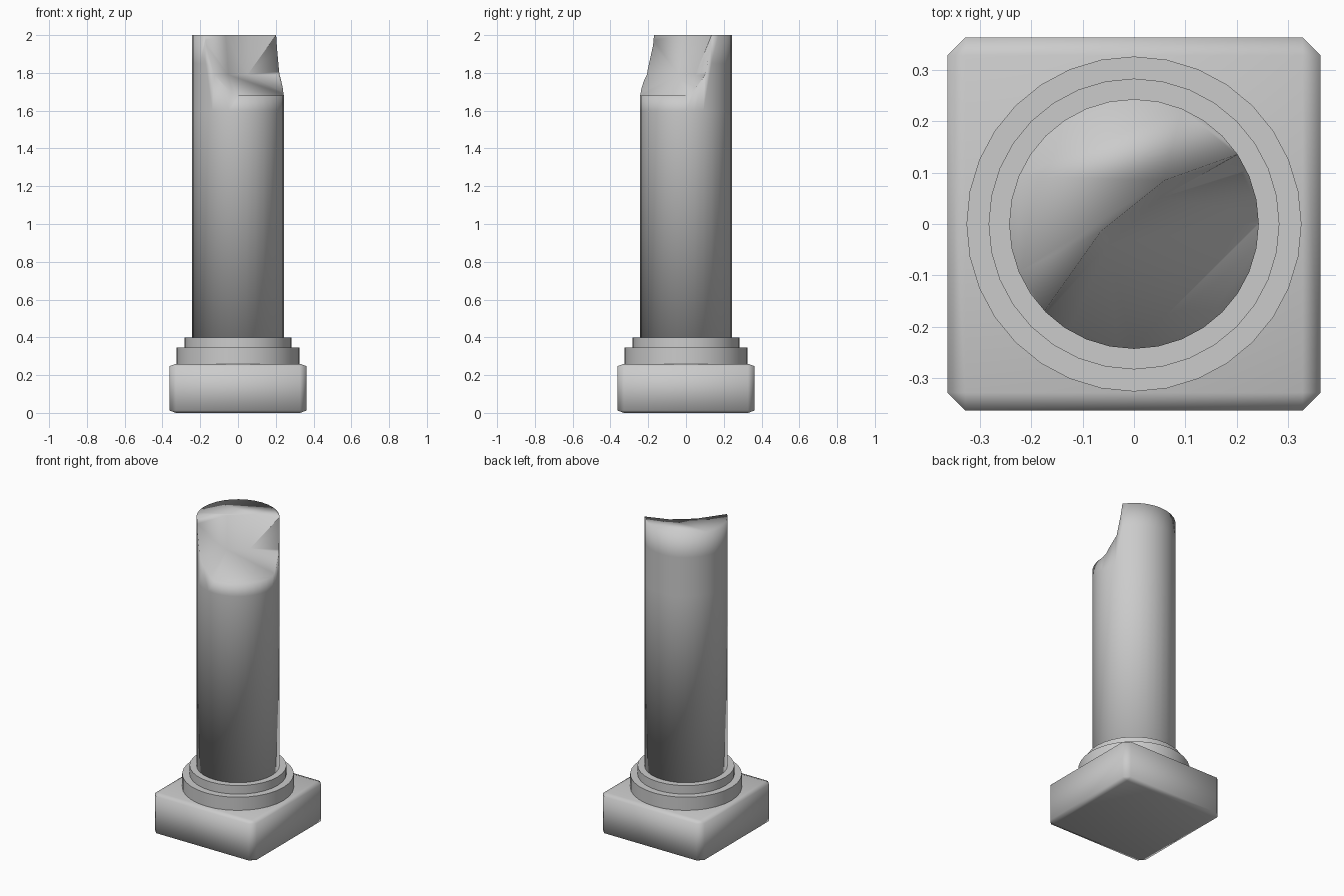
import bpy, bmesh, math

if "Cube" in bpy.data.objects:
    bpy.data.objects.remove(bpy.data.objects["Cube"])


def finish(name, bm, smooth=True):
    bmesh.ops.recalc_face_normals(bm, faces=bm.faces)
    for f in bm.faces:
        f.smooth = smooth
    me = bpy.data.meshes.new(name)
    bm.to_mesh(me)
    bm.free()
    ob = bpy.data.objects.new(name, me)
    bpy.context.collection.objects.link(ob)
    return ob


def select_only(ob):
    bpy.ops.object.select_all(action='DESELECT')
    ob.select_set(True)
    bpy.context.view_layer.objects.active = ob


def drum(name, r, levels, sides=32):
    """Closed cylinder with an edge ring at each level."""
    bm = bmesh.new()
    rings = [[bm.verts.new((r * math.cos(2 * math.pi * i / sides),
                            r * math.sin(2 * math.pi * i / sides), z))
              for i in range(sides)] for z in levels]
    for a, b in zip(rings, rings[1:]):
        for i in range(sides):
            j = (i + 1) % sides
            bm.faces.new((a[i], a[j], b[j], b[i]))
    bm.faces.new(rings[0][::-1])
    bm.faces.new(rings[-1])
    return finish(name, bm)


# Square plinth with narrow bevelled edges
bm = bmesh.new()
bmesh.ops.create_cube(bm, size=1)
bmesh.ops.bevel(bm, geom=bm.edges[:], offset=0.048, segments=1, affect='EDGES')
bmesh.ops.scale(bm, vec=(0.726, 0.726, 0.26), verts=bm.verts)
bmesh.ops.translate(bm, vec=(0, 0, 0.13), verts=bm.verts)
finish("plinth", bm)

# Two stepped base rings
for name, r, z0, z1 in (("lower_ring", 0.326, 0.25, 0.345),
                        ("upper_ring", 0.283, 0.34, 0.40)):
    select_only(drum(name, r, (z0, z1)))
    bpy.ops.object.shade_smooth_by_angle(angle=math.radians(30))

# Column shaft
shaft = drum("shaft", 0.243, (0.39, 1.6, 1.85, 2.0))

# Broken bite out of the front right of the top, as a convex cutter
crest = [(-0.21, -0.22), (-0.065, -0.015), (0.06, 0.085), (0.2, 0.135), (0.3, 0.17)]
base = [(-0.15, -0.26), (-0.05, -0.04), (0.05, 0.05), (0.21, 0.10), (0.3, 0.12)]
lip = [(-0.03, -0.27), (0.27, 0.03), (0.4, -0.1), (0.1, -0.4), (0.4, -0.4)]
points = [(x, y, z) for x, y in crest for z in (2.0, 2.2)]
points += [(x, y, 1.79) for x, y in base]
points += [(x, y, 1.68) for x, y in lip]
points += [(x, y, 2.2) for x, y in lip]
bm = bmesh.new()
for p in points:
    bm.verts.new(p)
hull = bmesh.ops.convex_hull(bm, input=bm.verts[:])
loose = [v for v in bm.verts if not v.link_faces]
bmesh.ops.delete(bm, geom=loose, context='VERTS')
cutter = finish("break_cutter", bm)
cutter.hide_render = True

mod = shaft.modifiers.new("break", 'BOOLEAN')
mod.operation = 'DIFFERENCE'
mod.solver = 'EXACT'
mod.object = cutter
select_only(shaft)
bpy.ops.object.modifier_apply(modifier=mod.name)
bpy.data.objects.remove(cutter)
